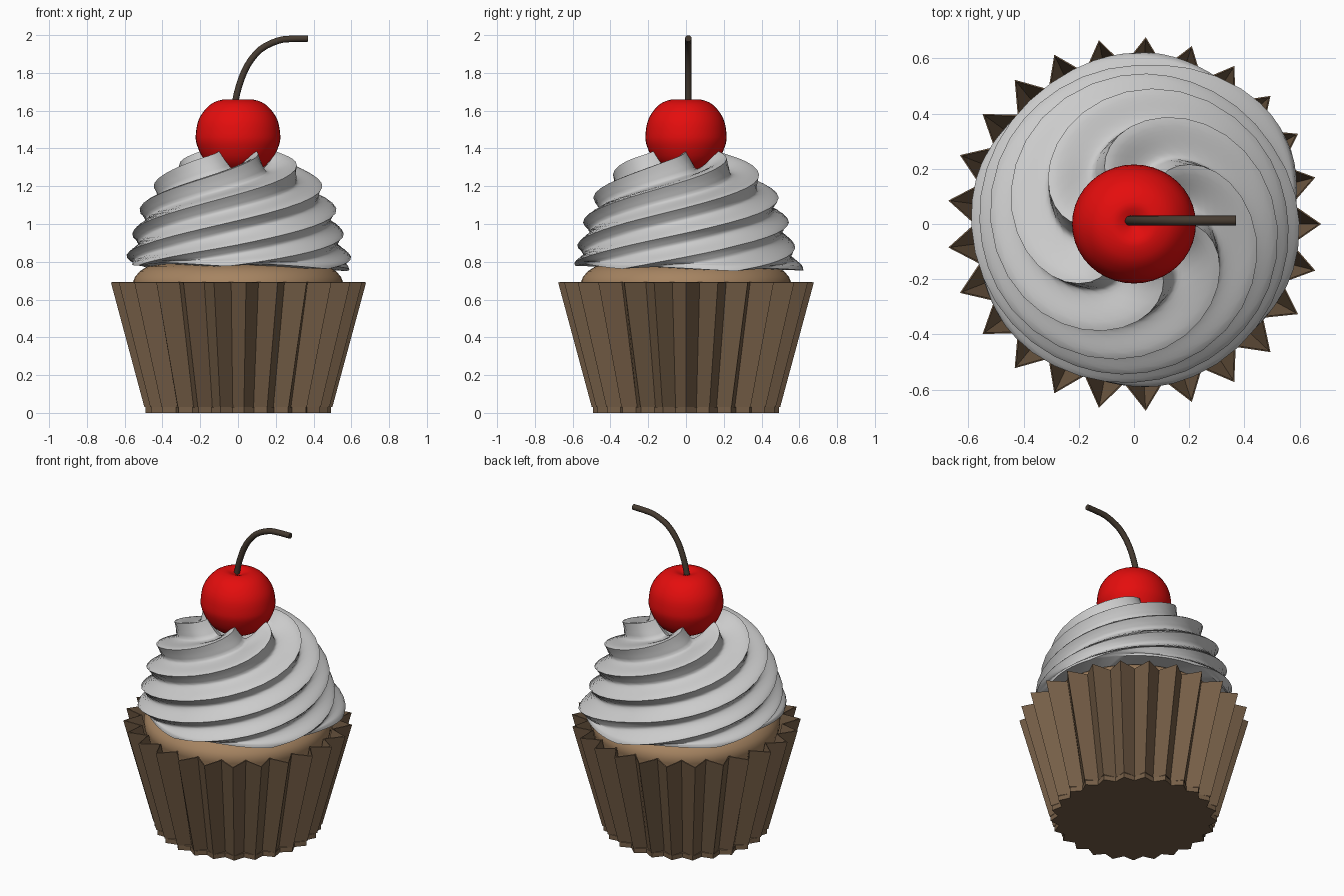
import bpy, bmesh, math
from mathutils import Vector

if "Cube" in bpy.data.objects:
    bpy.data.objects.remove(bpy.data.objects["Cube"])

TAU = math.tau


def colour(ob, name, rgb):
    mat = bpy.data.materials.new(name)
    mat.diffuse_color = (*rgb, 1)
    mat.use_nodes = True
    mat.node_tree.nodes["Principled BSDF"].inputs["Base Color"].default_value = mat.diffuse_color
    ob.data.materials.append(mat)


def ring_mesh(name, rings, cap_start=False, cap_end=False, smooth=None):
    """Skin a list of equal-length rings (bottom to top, counter-clockwise)."""
    bm = bmesh.new()
    loops = [[bm.verts.new(p) for p in ring] for ring in rings]
    n = len(loops[0])
    for a, b in zip(loops, loops[1:]):
        for i in range(n):
            j = (i + 1) % n
            bm.faces.new((a[i], a[j], b[j], b[i]))
    if cap_start:
        bm.faces.new(loops[0][::-1])
    if cap_end:
        bm.faces.new(loops[-1])
    me = bpy.data.meshes.new(name)
    bm.to_mesh(me)
    bm.free()
    ob = bpy.data.objects.new(name, me)
    bpy.context.collection.objects.link(ob)
    if smooth:
        bpy.ops.object.select_all(action='DESELECT')
        ob.select_set(True)
        bpy.context.view_layer.objects.active = ob
        bpy.ops.object.shade_smooth_by_angle(angle=math.radians(smooth))
    return ob


def circle(r, z, n=48, sy=1.0):
    return [(r * math.cos(TAU * i / n), r * sy * math.sin(TAU * i / n), z) for i in range(n)]


def spline(pts, steps):
    """Catmull-Rom samples through a few points."""
    P = [Vector(p) for p in pts]
    P = [2 * P[0] - P[1]] + P + [2 * P[-1] - P[-2]]
    out = []
    for k in range(1, len(P) - 2):
        a, b, c, d = P[k - 1:k + 3]
        for s in range(steps):
            t = s / steps
            out.append(0.5 * (2 * b + (c - a) * t + (2 * a - 5 * b + 4 * c - d) * t * t
                              + (3 * b - a - 3 * c + d) * t ** 3))
    return out + [P[-2]]


# Pleated paper cup: 25 pleats, flat faces, thin wall
def pleats(tip, valley, z, count=25):
    ring = []
    for i in range(count * 2):
        r = valley if i % 2 else tip
        a = math.pi * i / count
        ring.append((r * math.cos(a), r * math.sin(a), z))
    return ring


wrapper = ring_mesh("wrapper", [pleats(0.493, 0.45, 0), pleats(0.493, 0.45, 0.03),
                                pleats(0.5, 0.44, 0.032), pleats(0.678, 0.578, 0.69)],
                    cap_start=True)
wall = wrapper.modifiers.new("paper_thickness", 'SOLIDIFY')
wall.thickness = 0.008
wall.offset = -1
colour(wrapper, "paper_brown", (0.18, 0.113, 0.063))

# Sponge with a domed top
sponge = ring_mesh("sponge", [circle(r, z) for r, z in
                   [(0.41, 0.04), (0.555, 0.66), (0.557, 0.69), (0.545, 0.72), (0.52, 0.75),
                    (0.48, 0.775), (0.40, 0.79), (0.2, 0.80)]], True, True, smooth=40)
colour(sponge, "sponge_tan", (0.38, 0.23, 0.12))

# Piped frosting: six lobes twisting up; every column of points follows a ridge
LOBES, PER = 6, 14
profile = spline([(0.585, 0.765), (0.595, 0.80), (0.58, 0.87), (0.56, 0.95), (0.54, 1.03),
                  (0.495, 1.14), (0.425, 1.24), (0.325, 1.33), (0.20, 1.385)], 4)
lengths = [0.0]
for p, q in zip(profile, profile[1:]):
    lengths.append(lengths[-1] + (q - p).length)


def groove(f):
    """Depth below the ridge crest, 0 to 1: rounded fold, then a steeper underside."""
    if f < 0.7:
        return math.sin(math.pi / 2 * f / 0.7) ** 1.3
    return ((1 - f) / 0.3) ** 0.8


rows = [circle(0.40, 0.775, LOBES * PER)]
for k, p in enumerate(profile):
    tan = profile[min(k + 1, len(profile) - 1)] - profile[max(k - 1, 0)]
    nrm = Vector((tan.y, -tan.x)).normalized()
    up = lengths[k] / lengths[-1]
    twist = -math.radians(275) * (1 - up) ** 1.5      # tighter winding low down
    depth = 0.04 + 0.06 * up ** 1.5                   # deeper folds near the top
    low = max(0, 1 - up / 0.16)
    row = []
    for i in range(LOBES * PER):
        a = TAU * i / (LOBES * PER) + twist
        q = p - nrm * depth * groove((-i % PER) / PER)
        # loose tail of the piping and slightly tilted lower edge
        tail = max(0, math.cos(a - math.radians(52))) ** 2
        r = q.x + 0.055 * tail * low
        z = q.y - 0.015 * math.cos(a - math.radians(45)) * low
        row.append((r * math.cos(a), r * math.sin(a), z))
    rows.append(row)
rows.append(circle(0.10, 1.25, LOBES * PER))
frosting = ring_mesh("frosting", rows, True, True, smooth=50)

# Cherry with a dimpled top
cherry_profile = spline([(0.03, 1.265), (0.10, 1.28), (0.175, 1.335), (0.218, 1.42), (0.223, 1.48),
                         (0.205, 1.56), (0.15, 1.63), (0.085, 1.658), (0.045, 1.652),
                         (0.01, 1.635)], 3)
cherry = ring_mesh("cherry", [circle(p.x, p.y, 40, 0.96) for p in cherry_profile],
                   True, True, smooth=60)
colour(cherry, "cherry_red", (0.78, 0.004, 0.004))

# Bent stem
cu = bpy.data.curves.new("stem", 'CURVE')
cu.dimensions = '3D'
cu.bevel_depth = 0.018
cu.bevel_resolution = 3
cu.use_fill_caps = True
path = spline([(-0.02, 0.012, 1.62), (0.005, 0.012, 1.73), (0.05, 0.012, 1.84), (0.12, 0.012, 1.925),
               (0.21, 0.012, 1.97), (0.28, 0.012, 1.98), (0.37, 0.012, 1.982)], 3)
sp = cu.splines.new('POLY')
sp.points.add(len(path) - 1)
for pt, co in zip(sp.points, path):
    pt.co = (*co, 1)
sp.use_smooth = True
stem = bpy.data.objects.new("stem", cu)
bpy.context.collection.objects.link(stem)
colour(stem, "stem_brown", (0.06, 0.043, 0.03))
